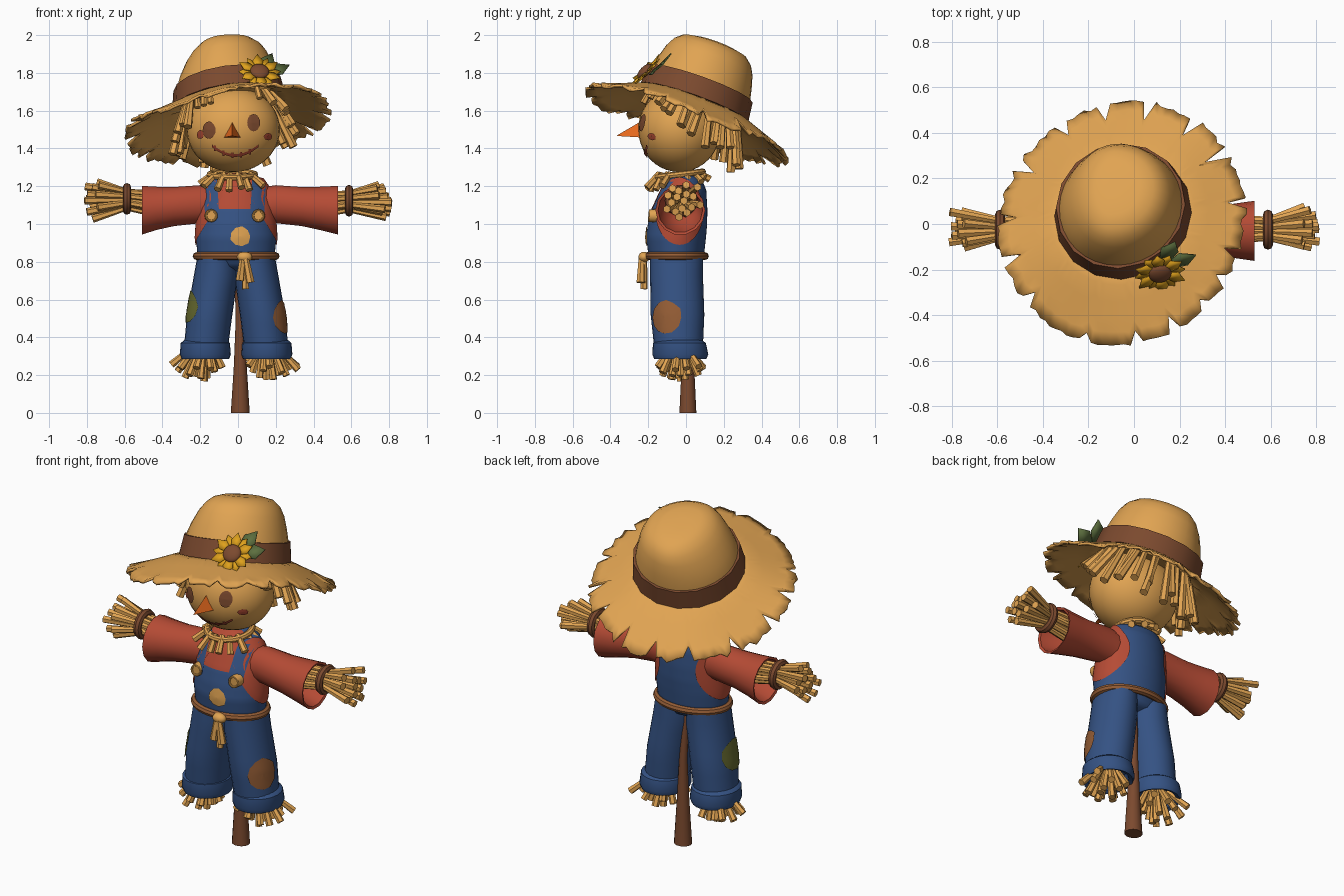
import bpy, bmesh, random
from math import sin, cos, pi, tau
from mathutils import Vector as V
from mathutils.bvhtree import BVHTree

random.seed(4)
rnd = random.uniform
if "Cube" in bpy.data.objects:
    bpy.data.objects.remove(bpy.data.objects["Cube"])


def material(name, *rgb):
    m = bpy.data.materials.new(name)
    m.use_nodes = True
    m.diffuse_color = (*rgb, 1)
    m.node_tree.nodes["Principled BSDF"].inputs["Base Color"].default_value = (*rgb, 1)
    return m


STRAW = material("straw", .75, .37, .085)
BROWN = material("dark brown", .20, .068, .028)
TAN = material("rust brown", .30, .11, .036)
BLUE = material("denim blue", .035, .085, .23)
RED = material("shirt red", .46, .07, .035)
BLUSH = material("blush red", .37, .06, .03)
ORANGE = material("carrot orange", .78, .14, .012)
YELLOW = material("petal yellow", .74, .36, .012)
GREEN = material("leaf green", .11, .16, .05)
OLIVE = material("olive patch", .14, .15, .03)


def finish(name, bm, *mats, thick=0):
    """Turn a bmesh into a smooth-shaded object with sharp edges kept."""
    bmesh.ops.recalc_face_normals(bm, faces=bm.faces)
    me = bpy.data.meshes.new(name)
    bm.to_mesh(me)
    bm.free()
    ob = bpy.data.objects.new(name, me)
    bpy.context.collection.objects.link(ob)
    for m in mats:
        me.materials.append(m)
    bpy.ops.object.select_all(action='DESELECT')
    ob.select_set(True)
    bpy.context.view_layer.objects.active = ob
    bpy.ops.object.shade_smooth_by_angle(angle=.7)
    if thick:
        mod = ob.modifiers.new("thickness", 'SOLIDIFY')
        mod.thickness, mod.offset = thick, 0
    return ob


def grid(name, rows, *mats, closed=True, loop=False, caps=False, thick=0):
    """Skin rows of points; rows may be closed rings and may loop round."""
    bm = bmesh.new()
    vs = [[bm.verts.new(p) for p in row] for row in rows]
    n = len(vs[0])
    for i in range(len(vs) if loop else len(vs) - 1):
        a, b = vs[i], vs[(i + 1) % len(vs)]
        for j in range(n if closed else n - 1):
            k = (j + 1) % n
            bm.faces.new((a[j], a[k], b[k], b[j]))
    if caps:
        bm.faces.new(vs[0])
        bm.faces.new(vs[-1])
    return finish(name, bm, *mats, thick=thick)


def loft(name, rings, *mats, axis='Z', n=24, steps=1):
    """Rings are (x, y, z, radius_u, radius_v) across the given axis."""
    u, v = (V((1, 0, 0)), V((0, 1, 0))) if axis == 'Z' else (V((0, 1, 0)), V((0, 0, 1)))
    full = []
    for a, b in zip(rings, rings[1:]):
        full += [[p + (q - p) * s / steps for p, q in zip(a, b)] for s in range(steps)]
    full.append(rings[-1])
    rows = [[V(r[:3]) + u * r[3] * cos(tau * j / n) + v * r[4] * sin(tau * j / n)
             for j in range(n)] for r in full]
    return grid(name, rows, *mats, caps=True)


def hoop(name, c, normal, r1, r2, thick, mat, n=28):
    q = V((0, 0, 1)).rotation_difference(V(normal))
    rows = []
    for i in range(n):
        d = V((cos(tau * i / n), sin(tau * i / n), 0))
        rows.append([V(c) + q @ (V((d.x * r1, d.y * r2, 0)) + thick * (d * cos(t) + V((0, 0, sin(t)))))
                     for t in (tau * k / 8 for k in range(8))])
    return grid(name, rows, mat, loop=True)


def sticks(name, segs, mat=STRAW, sides=6):
    """Tapered stalks from (start, end, start radius, end radius)."""
    bm = bmesh.new()
    for p, q, r0, r1 in segs:
        p, q = V(p), V(q)
        M = (q - p).to_track_quat('Z', 'Y').to_matrix().to_4x4()
        M.translation = (p + q) / 2
        bmesh.ops.create_cone(bm, cap_ends=True, segments=sides, radius1=r0, radius2=r1,
                              depth=(q - p).length, matrix=M)
    return finish(name, bm, mat)


def ball(name, c, size, mat, q=None):
    bm = bmesh.new()
    bmesh.ops.create_uvsphere(bm, u_segments=32, v_segments=20, radius=1)
    for v in bm.verts:
        p = V([a * b for a, b in zip(v.co, size)])
        v.co = V(c) + (q @ p if q else p)
    return finish(name, bm, mat)


def cast(target, p, d):
    """Point on target seen from direction d, lifted slightly."""
    tree = BVHTree.FromObject(target, bpy.context.evaluated_depsgraph_get())
    out = []
    for x in p:
        hit, nor, *_ = tree.ray_cast(x + d, -d)
        if hit is None:
            hit, nor, *_ = tree.find_nearest(x)
        out.append(hit + (nor if nor.dot(d) > 0 else -nor) * .007)
    return out


def decal(name, target, c, rows, mat, d=(0, -1, 0), closed=True):
    d = V(d).normalized()
    u = V((0, 0, 1)).cross(d)
    return grid(name, [cast(target, [V(c) + u * a + V((0, 0, b)) for a, b in row], d)
                       for row in rows], mat, closed=closed)


def disc(rx, rz, n=20, rough=0):
    edge = [(rx * k * cos(tau * j / n), rz * k * sin(tau * j / n))
            for j in range(n) for k in [1 + rnd(-rough, rough)]]
    return [[(a * s, b * s) for a, b in edge] for s in (1, .8, .6, .4, .2, .01)]


# Support pole
loft("pole", [(.012, .01, 0, .05, .046), (.012, .01, .25, .034, .034),
              (.01, .01, .5, .022, .022), (0, 0, .76, .02, .02)], BROWN, n=14)

# Torso: denim with red chest
torso = loft("torso", [(-.01, -.05, .745, .10, .04), (-.01, -.05, .775, .18, .11),
                       (-.01, -.052, .84, .205, .148), (-.01, -.052, .93, .213, .158),
                       (-.01, -.045, 1.0, .208, .157), (-.01, -.035, 1.08, .20, .148),
                       (-.01, -.015, 1.18, .18, .122), (-.015, -.01, 1.235, .15, .095),
                       (-.02, -.01, 1.27, .07, .05)], BLUE, RED, n=48, steps=4)
for f in torso.data.polygons:
    f.material_index = int(f.center.y < -.03 and f.center.z > 1.08)

# Armholes, straps, buttons and chest patch
for side, x in (("right", -.145), ("left", .11)):
    s = 1 if x > 0 else -1
    decal(side + "_armhole", torso, (0, -.035, 1.065), disc(.122, .175, 28), RED, (s, 0, 0))
    w = .036
    decal(side + "_strap", torso, (x, 0, 0),
          [[(a - (1.24 - z) * .06 * s, z) for a in (-w, -w / 3, w / 3, w)]
           for z in (1.03 + .021 * i for i in range(11))], BLUE, closed=False)
    b = cast(torso, [V((x * .95, 0, 1.042))], V((0, -1, 0)))[0]
    sticks(side + "_button", [(b + V((0, .02, 0)), b - V((0, .022, 0)), .036, .033)], STRAW, 16)
    hoop(side + "_button_rim", b - V((0, .022, 0)), (0, -1, .1), .028, .028, .006, STRAW, 16)
decal("chest_patch", torso, (.012, 0, .935), disc(.052, .052, 9, .08), STRAW)

# Trouser legs, cuffs and straw feet
legs = {}
for side, s in (("right", -1), ("left", 1)):
    o = -.01
    legs[side] = loft(side + "_trouser_leg", [
        (o + s * .10, -.05, .83, .105, .14), (o + s * .108, -.05, .72, .117, .14),
        (o + s * .14, -.045, .52, .12, .142), (o + s * .158, -.04, .36, .117, .13)], BLUE, steps=3)
    x = o + s * .163
    loft(side + "_cuff", [(x, -.035, .385, .112, .12), (x, -.035, .37, .13, .14),
                          (x, -.03, .31, .135, .148), (x, -.03, .285, .126, .138),
                          (x, -.03, .295, .105, .115), (x, -.03, .34, .09, .10)], BLUE)
    segs = []
    for i in range(18):
        a, k = i * 2.4, ((i + .5) / 18) ** .5
        c = V((x + s * .01, -.03, 0))
        d = V((cos(a) * 1.12, sin(a), 0)) * k
        segs.append((c + d * .06 + V((0, 0, .34)),
                     c + V((s * .02, 0, 0)) + d * rnd(.12, .165) + V((0, 0, .175 + .085 * k * k + rnd(-.012, .02))),
                     .014, .02))
    sticks(side + "_foot_straw", segs)
decal("left_knee_patch", legs["left"], (.13, -.045, .505), disc(.078, .088, 12, .06), TAN, (.85, -.52, 0))
decal("right_knee_patch", legs["right"], (-.15, -.045, .56), disc(.095, .085, 12, .06), OLIVE, (-1, -.3, 0))

# Rope belt with knot
hoop("belt", (-.01, -.052, .83), (0, 0, 1), .209, .152, .021, TAN, 36)
ball("belt_knot", (.035, -.222, .825), (.04, .03, .028), STRAW)
sticks("belt_ends", [((.025, -.23, .825), (.01, -.235, .70), .016, .023),
                     ((.04, -.235, .825), (.065, -.24, .69), .016, .023),
                     ((.035, -.22, .83), (.04, -.222, .655), .014, .019)])

# Hollow sleeves, wrist ties and straw hands
for side, s in (("right", -1), ("left", 1)):
    e = .508 if s < 0 else .53
    loft(side + "_sleeve", [(s * .08, -.02, 1.09, .08, .10), (s * .2, -.025, 1.105, .092, .103),
                            (s * .34, -.03, 1.092, .105, .106), (s * .43, -.03, 1.083, .118, .117),
                            (s * e, -.03, 1.073, .132, .132),
                            (s * (e - .005), -.03, 1.073, .118, .118), (s * .36, -.03, 1.09, .09, .09),
                            (s * .3, -.03, 1.09, .02, .02)], RED, axis='X', n=14)
    wrist = V((s * .588, -.025, 1.133 if s < 0 else 1.123))
    hoop(side + "_wrist_tie", wrist, (s, 0, 0), .062, .066, .022, BROWN)
    segs = []
    for i in range(17):
        a, k = i * 2.4, ((i + .5) / 17) ** .5
        d = V((0, cos(a), sin(a))) * k
        mid = wrist + d * .05
        segs.append((V((s * .36, -.025, 1.1)) + d * .07, mid, .015, .015))
        segs.append((mid, wrist + d * rnd(.085, .12) + V((s * (.232 - .10 * k * rnd(.1, 1)), 0, 0)), .014, .021))
    sticks(side + "_hand_straw", segs)

# Straw collar
hoop("collar_ring", (-.03, -.035, 1.262), (0, -.12, 1), .12, .125, .017, STRAW)
sticks("collar_straw", [(V((-.03 + .10 * cos(a), -.035 + .11 * sin(a), 1.268)),
                         V((-.03 + k * cos(a), -.04 + k * sin(a), 1.225 + .03 * sin(a) - rnd(0, .025))), .015, .02)
                        for a, k in ((tau * i / 15 + rnd(-.1, .1), rnd(.145, .19)) for i in range(15))])

# Head and face
head = ball("head", (-.025, -.035, 1.5), (.247, .218, .225), STRAW)
decal("right_cheek", head, (-.195, 0, 1.475), disc(.018, .024, 8, .1), BLUSH)
decal("left_cheek", head, (.155, 0, 1.465), disc(.021, .019, 8, .1), BLUSH)
decal("right_eye", head, (-.15, 0, 1.497), disc(.033, .044), BROWN)
decal("left_eye", head, (.08, 0, 1.535), disc(.033, .044), BROWN)
smile = [(-.12 + .24 * i / 16, .05 * (2 * i / 16 - 1) ** 2) for i in range(17)]
decal("mouth", head, (-.015, 0, 1.367), [[(a, b + t) for a, b in smile] for t in (-.007, .007)],
      BLUSH, closed=False)
for i in range(1, 16, 3):
    a, b = smile[i]
    decal("mouth_stitch", head, (-.015 + a, 0, 1.367 + b),
          [[(t, -.014), (t, 0), (t, .014)] for t in (-.005, .005)], BLUSH, closed=False)
sticks("nose", [((-.03, -.225, 1.487), (-.032, -.365, 1.467), .06, .002)], ORANGE, 3)

# Tilted hat: crown pinched on its right, band and ragged brim
up = V((-.15, .36, 1)).normalized()
tilt = V((0, 0, 1)).rotation_difference(up)
base = V((-.05, .047, 1.652))


def hat(r, a, h):
    pinch = 1 - 3.5 * h * h if h > 0 and cos(a) < 0 else 1
    return base + tilt @ V((r * cos(a) * pinch, r * sin(a), h))


def hat_rings(name, profile, mat, n, caps):
    grid(name, [[hat(r, tau * j / n, h) for j in range(n)] for r, h in profile], mat, caps=caps)


hat_rings("hat_crown", [(.29, -.01), (.277, .09), (.262, .16), (.242, .23), (.218, .275),
                        (.18, .308), (.12, .322), (.04, .324)], STRAW, 32, True)
hat_rings("hat_band", [(.28, -.012), (.304, -.012), (.291, .095), (.27, .095)], BROWN, 16, False)
N = 120
edge, k = [], 4
for j in range(N):
    k -= 1
    a = tau * j / N
    front = max(0, -sin(a))
    r = rnd(.45, .49) + .05 * front if k == 0 else .562 + rnd(-.014, .013) * (1 - .6 * front)
    edge.append(r * (1 - .075 * max(0, cos(a)) ** 2))
    k = random.randint(5, 12) if k <= 0 else k
rows = []
for t in (0, .3, .5, .7, .85, 1):
    row = []
    for j in range(N):
        a = tau * j / N
        r = .22 + (edge[j] - .22) * t
        drop = .45 * max(0, r - .27) * (1 + .12 * sin(3 * a + 1) + .08 * sin(5 * a))
        row.append(hat(r, a, -.005 - drop + (rnd(-.01, .01) if t == 1 else 0)))
    rows.append(row)
grid("hat_brim", rows, STRAW, thick=.014)

# Hair fringe under the hat, leaving the face clear
segs = []
for i in range(27):
    a = -pi / 2 + .92 + (tau - 1.84) * i / 26 + rnd(-.06, .06)
    length = rnd(.1, .18) if sin(a) < -.2 else rnd(.19, .29)
    segs.append((hat(.24, a, -.01), hat(.265 + length * rnd(.15, .4), a + rnd(-.08, .08), -length), .016, .024))
for a in (-2.25, -2.1, -1.95, -.95):
    segs.append((hat(.262, a, -.01), hat(.275, a, -.09), .014, .018))
sticks("hair_straw", segs)

# Sunflower and leaves on the band
facing = V((.12, -.7, .7)).normalized()
fu = V((0, 0, 1)).cross(facing).normalized()
fv = facing.cross(fu)
heart = V((.113, -.21, 1.80))


def petals(name, specs, mat):
    bm = bmesh.new()
    for a, r0, r1, w, lift in specs:
        d, s = fu * cos(a) + fv * sin(a), fv * cos(a) - fu * sin(a)
        o = heart + facing * lift
        m = o + d * (r0 + r1) * .52
        bm.faces.new([bm.verts.new(p) for p in
                      (o + d * r0 - s * w * .5, m - s * w, o + d * r1 + facing * .008, m + s * w, o + d * r0 + s * w * .5)])
    return finish(name, bm, mat, thick=.006)


petals("flower_petals", [(tau * i / 12, .03, .118 if i % 2 else .112, .029, .002 + .009 * (i % 2))
                         for i in range(12)], YELLOW)
petals("flower_leaves", [(.35, .05, .18, .042, -.012), (1.05, .05, .18, .042, -.02)], GREEN)
ball("flower_heart", heart + facing * .012, (.05, .05, .024), BROWN,
     V((0, 0, 1)).rotation_difference(facing))
